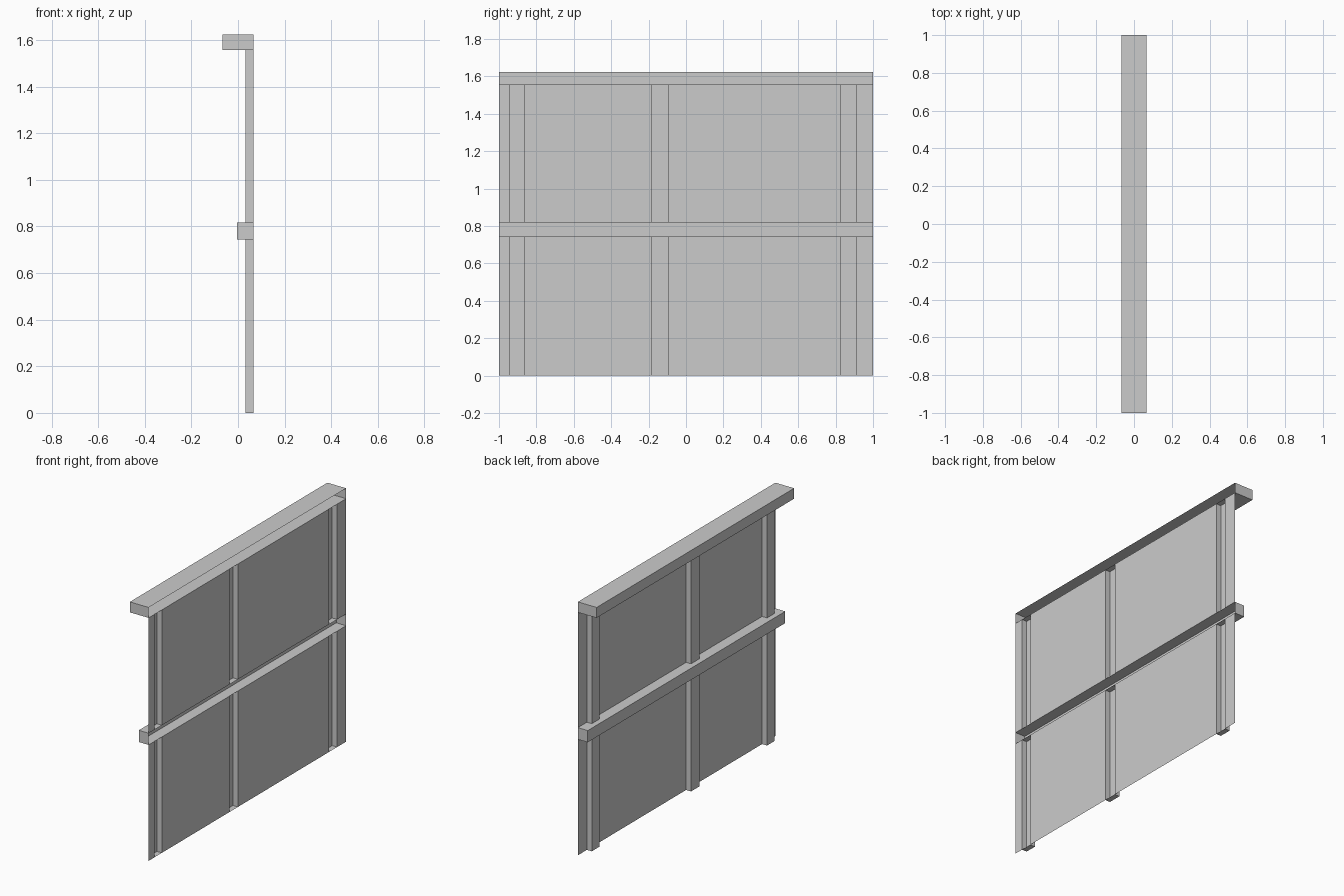
import bpy, bmesh

if "Cube" in bpy.data.objects:
    bpy.data.objects.remove(bpy.data.objects["Cube"])

FACE = 0.0665                       # plane of the panels (+x side)
POSTS = [(-0.941, -0.866), (-0.182, -0.096), (0.829, 0.909)]
ROWS = [(0.0, 0.743), (0.818, 1.557)]


def shell(name, boxes):
    """Boxes (y0, y1, z0, z1, depth, ends) pushed back from the panel plane, open at +x.
    Depth 0 gives a flat panel; ends tells which z caps exist."""
    bm = bmesh.new()
    for y0, y1, z0, z1, depth, ends in boxes:
        xb = FACE - depth
        corners = [(y0, z0), (y0, z1), (y1, z1), (y1, z0)]
        back = [bm.verts.new((xb, y, z)) for y, z in corners]
        bm.faces.new(back)          # faces -x
        if depth == 0:
            continue
        front = [bm.verts.new((FACE, y, z)) for y, z in corners]
        for i in range(4):          # sides: -y, top, +y, bottom
            if (i == 1 and "top" not in ends) or (i == 3 and "bottom" not in ends):
                continue
            j = (i + 1) % 4
            bm.faces.new((back[j], back[i], front[i], front[j]))
    bm.normal_update()
    mesh = bpy.data.meshes.new(name)
    bm.to_mesh(mesh)
    bm.free()
    obj = bpy.data.objects.new(name, mesh)
    bpy.context.collection.objects.link(obj)


# Rails, hollow at the panel side
shell("top_rail", [(-1, 1, 1.557, 1.624, 0.133, ("top", "bottom"))])
shell("middle_rail", [(-1, 1, 0.743, 0.818, 0.07, ("top", "bottom"))])

# Wall panels fill the gaps between posts
edges = [-1] + [y for post in POSTS for y in post] + [1]
gaps = list(zip(edges[0::2], edges[1::2]))

for label, (z0, z1) in zip(("lower", "upper"), ROWS):
    shell(label + "_panels", [(a, b, z0, z1, 0, ()) for a, b in gaps])
    # Posts: the rails close their ends, except at the floor
    ends = ("bottom",) if label == "lower" else ()
    shell(label + "_posts", [(a, b, z0, z1, 0.035, ends) for a, b in POSTS])
